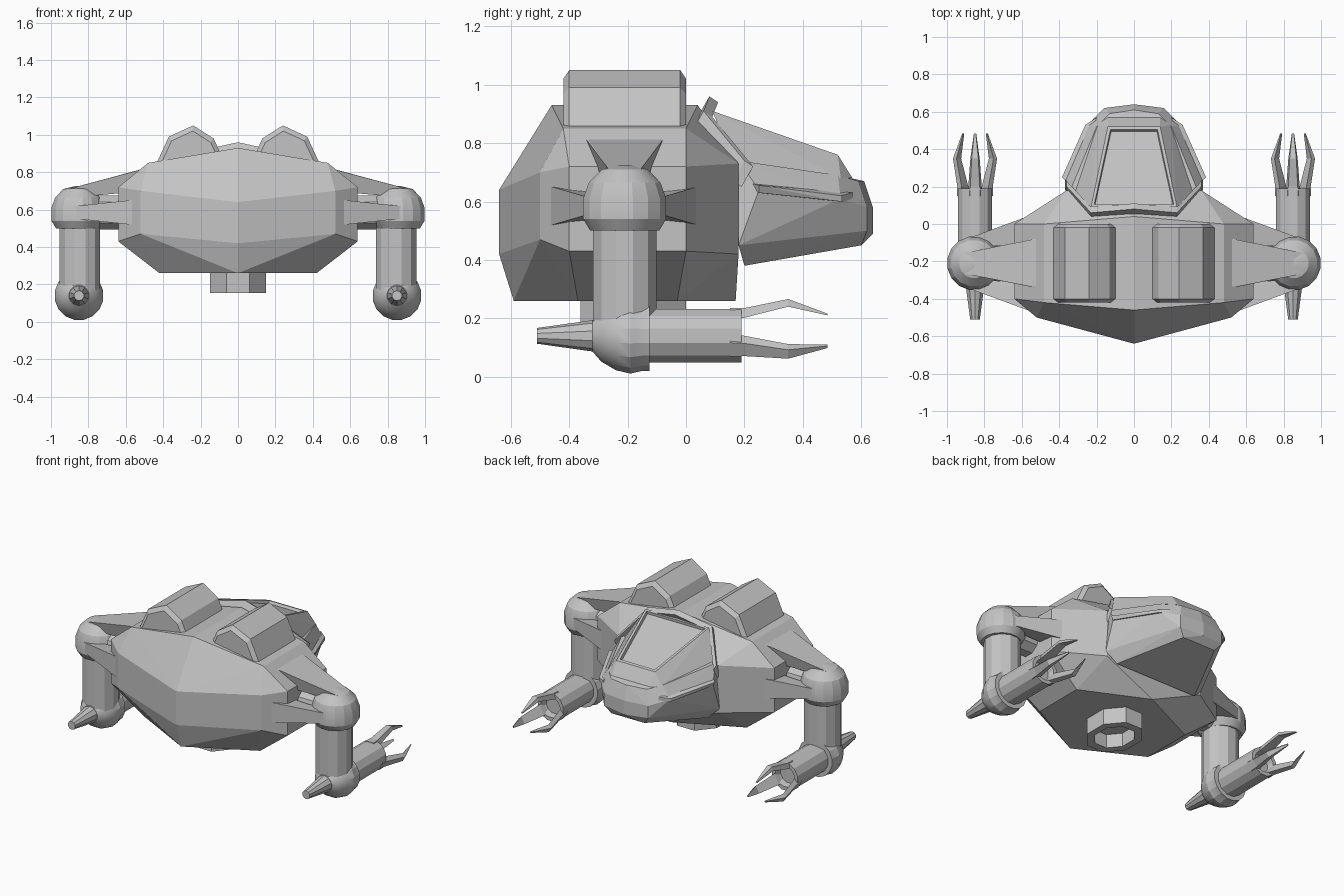
import bpy, bmesh, math
from mathutils import Vector, Matrix

cube = bpy.data.objects.get("Cube")
if cube:
    bpy.data.objects.remove(cube)

grey = bpy.data.materials.new("hull_grey")
grey.use_nodes = True
grey.diffuse_color = (0.55, 0.55, 0.55, 1)
grey.node_tree.nodes["Principled BSDF"].inputs["Base Color"].default_value = (0.55, 0.55, 0.55, 1)


def finish(name, bm, mirror=False, smooth=False):
    bmesh.ops.recalc_face_normals(bm, faces=bm.faces)
    mesh = bpy.data.meshes.new(name)
    bm.to_mesh(mesh)
    bm.free()
    mesh.materials.append(grey)
    obj = bpy.data.objects.new(name, mesh)
    bpy.context.collection.objects.link(obj)
    if mirror:
        obj.modifiers.new("Mirror", 'MIRROR')
    if smooth:
        bpy.ops.object.select_all(action='DESELECT')
        obj.select_set(True)
        bpy.context.view_layer.objects.active = obj
        bpy.ops.object.shade_smooth_by_angle(angle=math.radians(20))
    return obj


def solid(pts, bm=None):
    """Convex faceted solid around the points."""
    bm = bm or bmesh.new()
    verts = [bm.verts.new(p) for p in pts]
    res = bmesh.ops.convex_hull(bm, input=verts)
    junk = {v for v in res["geom_interior"] + res["geom_unused"] if isinstance(v, bmesh.types.BMVert)}
    bmesh.ops.delete(bm, geom=list(junk), context='VERTS')
    return bm


def both(pts):
    return pts + [(-x, y, z) for x, y, z in pts if x > 0]


def lathe(name, profile, centre, axis, sides=12, mirror=True, smooth=True):
    """Turn (radius, distance) pairs around an axis through centre."""
    bm = bmesh.new()
    turn = Vector((0, 0, 1)).rotation_difference(Vector(axis)).to_matrix()
    rings = []
    for r, h in profile:
        angles = [2 * math.pi * (i + 0.5) / sides for i in range(sides)]
        rings.append([bm.verts.new(Vector(centre) + turn @ Vector((r * math.cos(a), r * math.sin(a), h)))
                      for a in angles])
    for a, b in zip(rings, rings[1:]):
        for i in range(sides):
            j = (i + 1) % sides
            bm.faces.new((a[i], a[j], b[j], b[i]))
    bm.faces.new(rings[0])
    bm.faces.new(rings[-1])
    return finish(name, bm, mirror, smooth)


# Main hull: roof, stern wedge, flanks, belly and shoulders towards the nose
finish("main_hull", solid(both([
    (0, -.59, .26), (.42, -.37, .26), (.42, -.03, .26), (0, .17, .26),
    (0, -.64, .42), (.52, -.5, .47), (.64, -.4, .43), (.64, 0, .43), (.36, .18, .42),
    (0, -.64, .64), (.52, -.5, .7), (.64, -.4, .72), (.64, 0, .72), (.36, .18, .73),
    (0, -.46, .93), (.48, -.42, .85), (.48, 0, .85), (0, .04, .93), (.25, .03, .87)])))

# Nose below the canopy
finish("nose", solid(both([
    (0, .2, .38), (.3, .2, .38), (.37, .18, .45), (.37, .25, .64), (.34, .18, .74),
    (.12, .6, .45), (.16, .62, .5), (.16, .62, .58), (.25, .53, .61),
    (0, .64, .49), (0, .64, .58), (.13, .59, .67), (.2, .52, .69), (0, .61, .67)])))

# Side rails along the nose
finish("nose_rails", solid([
    (.33, .2, .67), (.385, .25, .655), (.375, .25, .63), (.2, .57, .63),
    (.26, .53, .62), (.26, .53, .6), (.2, .57, .6), (.3, .2, .63)]), True)

# Canopy with a recessed window in its sloping top
bm = solid(both([(.33, .17, .72), (.2, .53, .68), (.14, .57, .68),
                 (.14, .52, .76), (.23, .09, .91)]))
bmesh.ops.dissolve_limit(bm, angle_limit=.02, verts=bm.verts[:], edges=bm.edges[:])
bm.normal_update()
slope = Vector((0, .35, .94))
window = [max(bm.faces, key=lambda f: f.normal.dot(slope))]
bmesh.ops.inset_region(bm, faces=window, thickness=.022, depth=0)
bmesh.ops.inset_region(bm, faces=window, thickness=.006, depth=-.018)
finish("canopy", bm)

# Arch behind the canopy
bm = bmesh.new()
for a, b in [((0, .08, .96), (.23, .06, .91)), ((.23, .06, .91), (.36, .2, .74))]:
    pts = []
    for x, y, z in (a, b):
        pts += [(x, y - .04, z - .07), (x, y, z), (x, y + .03, z - .02), (x, y - .01, z - .09)]
    solid(pts, bm)
finish("canopy_arch", bm, True)

# Roof pods with chamfered ends
profile = [(.08, .84), (.08, .87), (.13, .98), (.24, 1.05), (.37, .99), (.43, .86), (.43, .82)]
pts = []
for y, s in [(-.42, .87), (-.4, 1), (-.02, 1), (0, .87)]:
    pts += [(.255 + (x - .255) * s, y, .82 + (z - .82) * s) for x, z in profile]
finish("roof_pods", solid(pts), True)

# Hollow octagonal thruster under the belly
thruster = lathe("belly_thruster", [(.12, .09), (.12, 0), (.17, 0), (.17, .14)],
                 (0, 0, 0), (0, 0, 1), 8, False, False)
thruster.location = (0, -.18, .155)
thruster.scale = (.95, 1.15, 1)

# Shoulder fins: one wedge on top, one fore and one aft of each joint
bm = bmesh.new()
for angle, reach, wide in [(0, .225, .13), (90, .265, .07), (-90, .265, .07)]:
    wedge = []
    for x, w, h in [(.5, wide, reach + .01), (.53, wide, reach), (.91, wide * .42, .125),
                    (.55, wide * .75, .11), (.88, wide * .36, .08)]:
        wedge += [(x, -w, h), (x, w, h)]
    place = Matrix.Translation((0, -.21, .585)) @ Matrix.Rotation(math.radians(angle), 4, 'X')
    solid([place @ Vector(p) for p in wedge], bm)
finish("shoulder_fins", bm, True)

# Arms
lathe("shoulder_axles", [(.095, 0), (.095, .2)], (.58, -.21, .585), (1, 0, 0), 10)
lathe("shoulder_joints", [(.12, .5), (.145, .54), (.145, .61), (.125, .665), (.08, .71), (.02, .725)],
      (.855, -.21, 0), (0, 0, 1), 16)
lathe("upper_arms", [(.112, .12), (.112, .52)], (.845, -.21, 0), (0, 0, 1))
lathe("elbow_joints", [(.055, -.32), (.09, -.29), (.12, -.24), (.132, -.19), (.122, -.15),
                       (.122, -.125), (.09, -.125)], (.85, 0, .14), (0, 1, 0), 16)
lathe("forearms", [(.095, -.15), (.095, .19), (.07, .19), (.06, .15)], (.85, 0, .14), (0, 1, 0))
lathe("elbow_spikes", [(.027, -.51), (.055, -.31), (.06, -.28)], (.85, 0, .14), (0, 1, 0), 10)

# Three hooked fingers per claw
bm = bmesh.new()
rows = [(.15, .06, .095, .04), (.2, .062, .095, .036), (.35, .1, .126, .025), (.485, .07, .076, .006)]
for k in range(3):
    place = Matrix.Translation((.85, 0, .14)) @ Matrix.Rotation(k * math.tau / 3, 4, 'Y')
    rings = []
    for y, low, high, w in rows:
        corners = [(-w, y, low), (w, y, low), (w * .7, y, high), (-w * .7, y, high)]
        rings.append([bm.verts.new(place @ Vector(p)) for p in corners])
    for a, b in zip(rings, rings[1:]):
        for i in range(4):
            j = (i + 1) % 4
            bm.faces.new((a[i], a[j], b[j], b[i]))
    bm.faces.new(rings[0])
    bm.faces.new(rings[-1])
finish("claw_fingers", bm, True)
